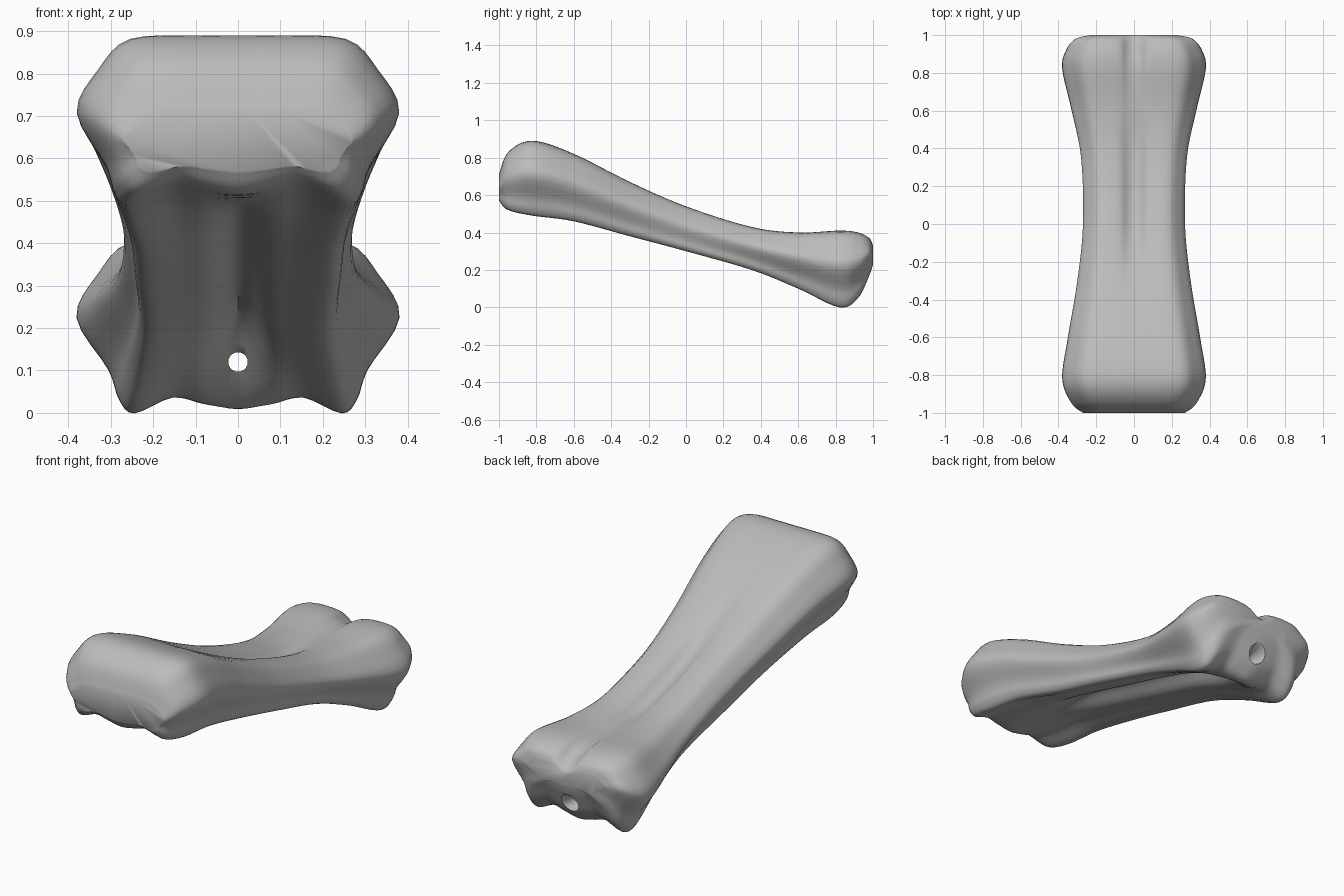
import bpy, bmesh, math
from mathutils import Vector, Matrix

cube = bpy.data.objects.get("Cube")
if cube:
    bpy.data.objects.remove(cube)

# Single bone-grey material
grey = bpy.data.materials.new("bone_grey")
grey.use_nodes = True
colour = (0.5, 0.5, 0.5, 1)
grey.diffuse_color = colour
grey.node_tree.nodes["Principled BSDF"].inputs["Base Color"].default_value = colour

# Stations along the shaft: y, top, bottom, half width, half base,
# depth of the top groove, depth of the underside channel
STATIONS = [
    (-1, .71, .57, .27, .23, 0, 0),
    (-.95, .83, .52, .33, .27, 0, 0),
    (-.82, .89, .49, .38, .29, 0, .02),
    (-.6, .82, .46, .35, .28, 0, .04),
    (-.3, .67, .38, .3, .25, .01, .09),
    (0, .54, .3, .27, .24, .04, .09),
    (.35, .43, .2, .28, .23, .04, .1),
    (.6, .4, .1, .33, .25, .02, .13),
    (.82, .41, 0, .38, .28, .03, .02),
    (.92, .4, .05, .36, .27, .05, 0),
    (.98, .37, .17, .31, .23, .05, 0),
    (1, .33, .23, .23, .15, .03, 0),
]


def spline(points, steps, closed=False):
    """Smooth curve passing through every point."""
    n = len(points)

    def pick(i):
        return points[i % n] if closed else points[max(0, min(n - 1, i))]

    out = []
    for i in range(n if closed else n - 1):
        a, b, c, d = (pick(i + k) for k in (-1, 0, 1, 2))
        for s in range(steps):
            t = s / steps
            out.append(b + t * ((c - a) + t * ((2 * a - 5 * b + 4 * c - d)
                       + t * (3 * b - a - 3 * c + d))) / 2)
    if not closed:
        out.append(points[-1])
    return out


def cross_section(station):
    """Closed outline, mirrored about the middle."""
    y, top, low, wide, base, groove, channel = station
    height = top - low
    flat = wide * .67
    edge = min(.09, flat * .45)
    gutter = min(.08, base * .3)
    waist = base * .75 + wide * .25
    hollow = height * .09

    def level(fraction):
        return low + height * fraction

    half = [
        (0, top - groove), (edge * .4, top - groove * .75), (edge, top - groove * .1),
        (flat, level(.98)), (flat * .4 + wide * .6, level(.8)),
        (wide, level(.55)), (waist, level(.25)),
        (base, level(.08)), (base * .87, low),
        (base * .55, low + hollow), (gutter, low + hollow * .5 + channel * .3),
        (0, low + channel),
    ]
    outline = half + [(-x, z) for x, z in half[-2:0:-1]]
    return spline([Vector((x, y, z)) for x, z in outline], 4, closed=True)


# Bone body lofted through the stations
bm = bmesh.new()
rings = [[bm.verts.new(point) for point in cross_section(station)]
         for station in spline([Vector(s) for s in STATIONS], 6)]
for near, far in zip(rings, rings[1:]):
    for i in range(len(near)):
        j = (i + 1) % len(near)
        bm.faces.new((near[i], near[j], far[j], far[i]))
for ring in (rings[0], rings[-1]):
    bm.faces.new(ring)
bmesh.ops.recalc_face_normals(bm, faces=bm.faces)
mesh = bpy.data.meshes.new("bone_body")
bm.to_mesh(mesh)
bm.free()
bone = bpy.data.objects.new("bone_body", mesh)
bpy.context.collection.objects.link(bone)
mesh.materials.append(grey)


# Small passage through the rear end, flared at its mouth
def drill(name, y_start, y_end, r_start, r_end):
    cutter_bm = bmesh.new()
    bmesh.ops.create_cone(
        cutter_bm, cap_ends=True, segments=20, radius1=r_start, radius2=r_end,
        depth=y_end - y_start,
        matrix=Matrix.Translation((0, (y_start + y_end) / 2, .12))
        @ Matrix.Rotation(-math.pi / 2, 4, 'X'))
    cutter_mesh = bpy.data.meshes.new(name)
    cutter_bm.to_mesh(cutter_mesh)
    cutter_bm.free()
    cutter_mesh.materials.append(grey)
    cutter = bpy.data.objects.new(name, cutter_mesh)
    bpy.context.collection.objects.link(cutter)
    cutter.hide_render = True
    cut = bone.modifiers.new(name, 'BOOLEAN')
    cut.operation = 'DIFFERENCE'
    cut.solver = 'EXACT'
    cut.object = cutter


drill("passage_cutter", .45, 1.1, .023, .023)
drill("mouth_cutter", .86, 1.02, .015, .07)

# Apply the cuts, remove the cutters and smooth the surface
bpy.context.view_layer.objects.active = bone
bone.select_set(True)
for modifier in list(bone.modifiers):
    cutter = modifier.object
    bpy.ops.object.modifier_apply(modifier=modifier.name)
    bpy.data.objects.remove(cutter)
bpy.ops.object.shade_smooth_by_angle(angle=math.radians(50))
